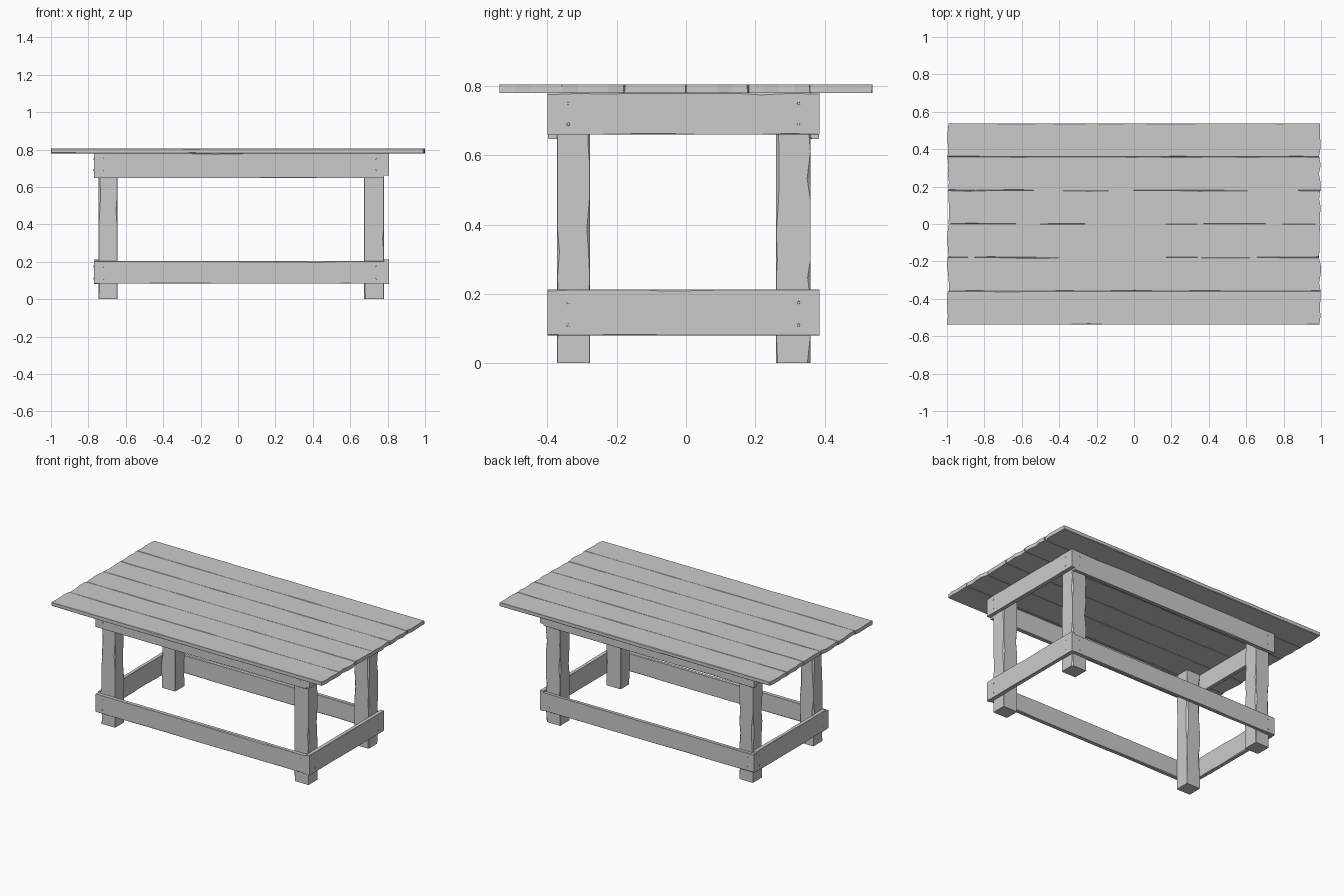
import bpy, bmesh, random
from mathutils import Vector

random.seed(4)
cube = bpy.data.objects.get("Cube")
if cube:
    bpy.data.objects.remove(cube, do_unlink=True)

# One flat colour for the bare timber
wood = bpy.data.materials.new("grey_wood")
GREY = (0.6, 0.6, 0.6, 1)
wood.diffuse_color = GREY
wood.use_nodes = True
wood.node_tree.nodes["Principled BSDF"].inputs["Base Color"].default_value = GREY


def finish(name, bm):
    bmesh.ops.recalc_face_normals(bm, faces=bm.faces)
    mesh = bpy.data.meshes.new(name)
    bm.to_mesh(mesh)
    bm.free()
    mesh.materials.append(wood)
    obj = bpy.data.objects.new(name, mesh)
    bpy.context.collection.objects.link(obj)
    return obj


def chip_size(chip):
    return random.uniform(0.3, 1) * chip if random.random() < 0.35 else 0.001


def timber(name, low, high, axis, segments=9, chip=0.006, ragged=0.0, splits=0):
    """Rough-sawn board: a chamfered section lofted along axis with random chips."""
    low, high = Vector(low), Vector(high)
    size = high - low
    u_axis, v_axis = sorted((i for i in range(3) if i != axis), key=lambda i: -size[i])
    wide, thick = size[u_axis], size[v_axis]
    columns = splits + 4
    # ragged ends follow the width of the board
    ends = [[random.uniform(0, ragged) for _ in range(columns)] for _ in range(2)]
    bm = bmesh.new()
    rings = []
    for s in range(segments + 1):
        t = s / segments
        if 0 < s < segments:
            t += random.uniform(-0.3, 0.3) / segments
        rows = []
        for top in (False, True):
            cuts = [chip_size(chip) for _ in range(2)]
            us = [0, cuts[0]]
            us += [wide * (k + 1) / (splits + 1) for k in range(splits)]
            us += [wide - cuts[1], wide]
            row = []
            for i, u in enumerate(us):
                drop = min(cuts[0] if i == 0 else cuts[1], thick * 0.35)
                v = drop if i in (0, columns - 1) else 0
                p = Vector()
                p[u_axis] = low[u_axis] + u
                p[v_axis] = high[v_axis] - v if top else low[v_axis] + v
                p[axis] = low[axis] + t * size[axis]
                if s == 0:
                    p[axis] += ends[0][i]
                elif s == segments:
                    p[axis] -= ends[1][i]
                row.append(bm.verts.new(p))
            rows.append(row)
        rings.append(rows)
    for a, b in zip(rings, rings[1:]):
        loop_a = a[0] + a[1][::-1]
        loop_b = b[0] + b[1][::-1]
        for i in range(len(loop_a)):
            j = (i + 1) % len(loop_a)
            bm.faces.new((loop_a[i], loop_a[j], loop_b[j], loop_b[i]))
    for bottom, top in (rings[0], rings[-1]):
        for i in range(columns - 1):
            bm.faces.new((bottom[i], bottom[i + 1], top[i + 1], top[i]))
    return finish(name, bm)


# Table top: six planks laid side by side
WIDTH = 1.076 / 6
for n in range(6):
    y = -0.538 + n * WIDTH
    timber(f"top_plank_{n + 1}", (-1, y, 0.78), (1, y + WIDTH, 0.805), 0,
           segments=16, chip=0.005, ragged=0.012, splits=3)

# Legs
LEG_X = {"left": (0.675, 0.78), "right": (-0.745, -0.645)}
LEG_Y = {"front": (-0.372, -0.277), "back": (0.26, 0.36)}
for side, (x0, x1) in LEG_X.items():
    for end, (y0, y1) in LEG_Y.items():
        timber(f"{end}_{side}_leg", (x0, y0, 0), (x1, y1, 0.78), 2, segments=10, chip=0.012)

# Long rails front and back, short rails at both ends
RAIL_Y = {"front": (-0.398, -0.372), "back": (0.36, 0.384)}
for end, (y0, y1) in RAIL_Y.items():
    timber(f"{end}_apron", (-0.77, y0, 0.648), (0.78, y1, 0.78), 0)
    timber(f"{end}_stretcher", (-0.77, y0, 0.083), (0.78, y1, 0.203), 0)
END_RAILS = {"left": (0.78, 0.806, -0.4, 0.385), "right": (-0.77, -0.745, -0.372, 0.36)}
for side, (x0, x1, y0, y1) in END_RAILS.items():
    timber(f"{side}_apron", (x0, y0, 0.66), (x1, y1, 0.78), 1)
    timber(f"{side}_stretcher", (x0, y0, 0.08), (x1, y1, 0.213), 1)


# Nail heads, two at every rail end
def nail(name, location, axis):
    bm = bmesh.new()
    bmesh.ops.create_cone(bm, cap_ends=True, segments=8, radius1=0.005, radius2=0.004, depth=0.004)
    obj = finish(name, bm)
    obj.location = location
    obj.rotation_euler["xyz".index(axis)] = 1.5708


for z in (0.11, 0.175, 0.69, 0.75):
    for x in (-0.72, 0.74):
        nail("front_nail", (x, -0.398, z), "x")
        nail("back_nail", (x, 0.384, z), "x")
    for y in (-0.34, 0.325):
        nail("left_nail", (0.806, y, z), "y")
        nail("right_nail", (-0.77, y, z), "y")
